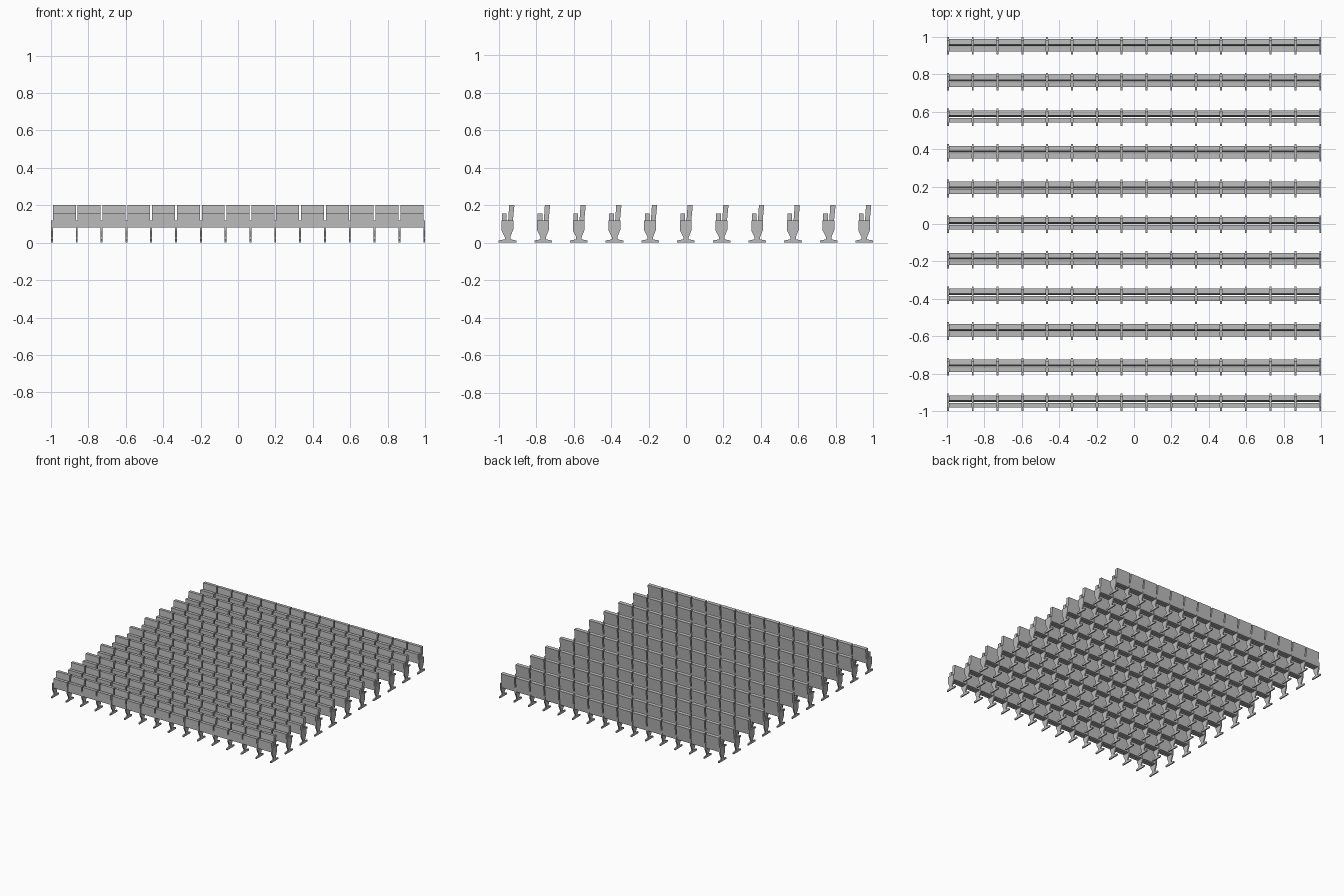
import bpy

cube = bpy.data.objects.get("Cube")
if cube:
    bpy.data.objects.remove(cube, do_unlink=True)

ROWS, SEATS = 11, 15
ROW_STEP, SEAT_STEP = 0.1905, 0.1327
STAND_W = 0.01


def material(name, rgb):
    m = bpy.data.materials.new(name)
    m.use_nodes = True
    m.diffuse_color = (*rgb, 1)
    m.node_tree.nodes["Principled BSDF"].inputs["Base Color"].default_value = (*rgb, 1)
    return m


grey = material("light grey", (0.5, 0.5, 0.5))


def extrude_side(name, profile, x0, width, count):
    """Extrude a (y, z) outline along x, then repeat it along the row and over the rows."""
    n = len(profile)
    verts = [(x, y, z) for x in (x0, x0 + width) for y, z in profile]
    faces = [tuple(reversed(range(n))), tuple(range(n, 2 * n))]
    faces += [(i, (i + 1) % n, n + (i + 1) % n, n + i) for i in range(n)]
    mesh = bpy.data.meshes.new(name)
    mesh.from_pydata(verts, [], faces)
    mesh.materials.append(grey)
    ob = bpy.data.objects.new(name, mesh)
    bpy.context.collection.objects.link(ob)
    for label, num, step in (("along row", count, (SEAT_STEP, 0, 0)),
                             ("rows", ROWS, (0, ROW_STEP, 0))):
        mod = ob.modifiers.new(label, "ARRAY")
        mod.count = num
        mod.use_relative_offset = False
        mod.use_constant_offset = True
        mod.constant_offset_displace = step
    return ob


# Stands: flat foot, tapering leg and armrest block
extrude_side("stand", [
    (-1.0, 0), (-0.906, 0), (-0.906, 0.012), (-0.938, 0.018), (-0.938, 0.03),
    (-0.922, 0.07), (-0.922, 0.118), (-0.985, 0.118), (-0.985, 0.065),
    (-0.967, 0.03), (-0.967, 0.018), (-1.0, 0.012)], -1.0, STAND_W, SEATS + 1)

# Folded-up seats
seat_x, seat_w = -1.0 + STAND_W, SEAT_STEP - STAND_W
extrude_side("folded_seat", [
    (-0.982, 0.08), (-0.957, 0.08), (-0.957, 0.156), (-0.982, 0.156)], seat_x, seat_w, SEATS)

# Leaning backrests
extrude_side("backrest", [
    (-0.952, 0.08), (-0.928, 0.08), (-0.916, 0.2), (-0.944, 0.202)], seat_x, seat_w, SEATS)
